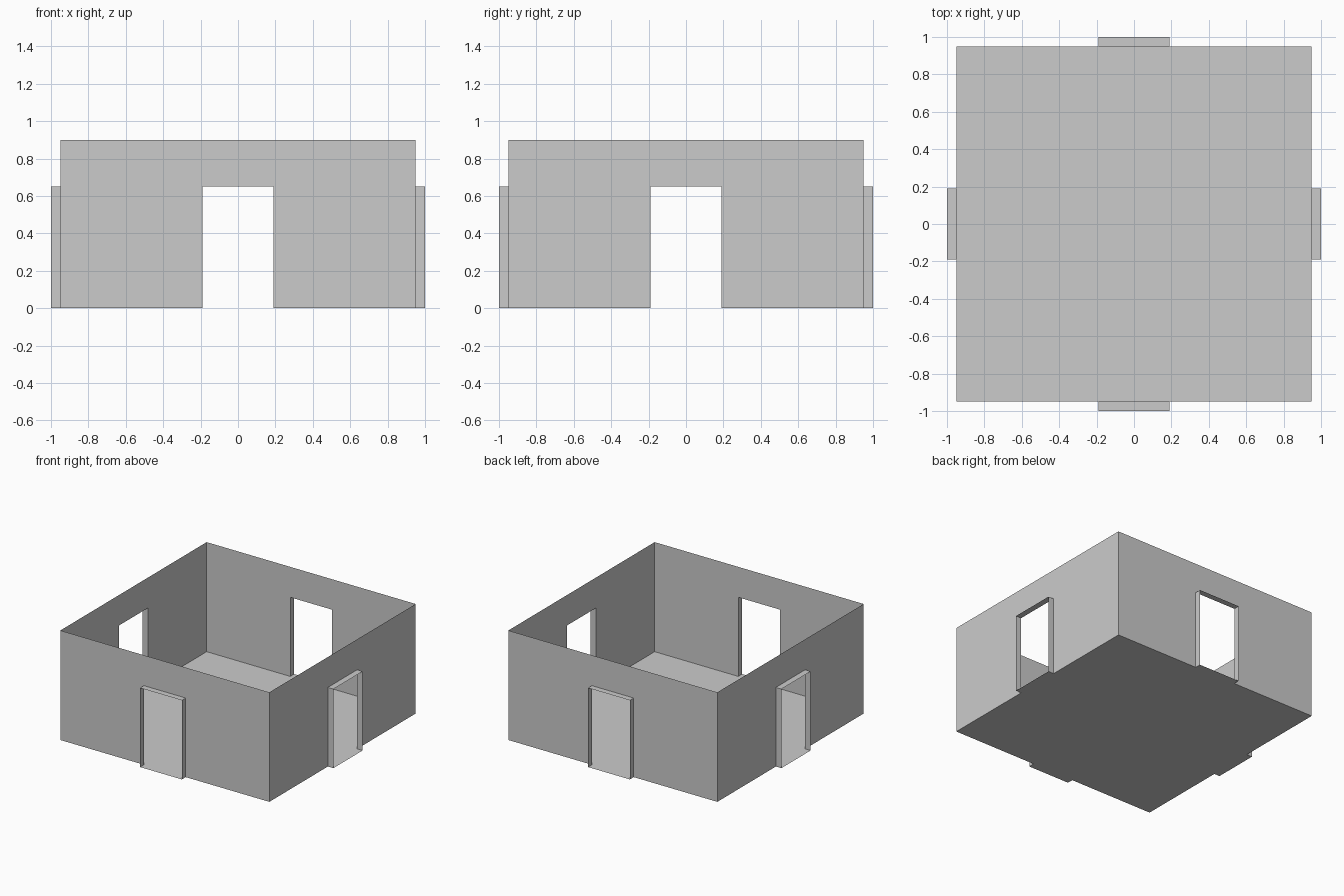
import bpy
from math import pi
from mathutils import Matrix

if "Cube" in bpy.data.objects:
    bpy.data.objects.remove(bpy.data.objects["Cube"])

R = 0.95          # half width of the room
OUT = 1.0         # outer end of the doorway tunnels
W, DH = 0.19, 0.65  # door half width and height
H = 0.90          # wall height


def mesh_object(name, verts, faces, angle=0.0):
    mesh = bpy.data.meshes.new(name)
    mesh.from_pydata(verts, [], faces)
    mesh.transform(Matrix.Rotation(angle, 4, 'Z'))
    obj = bpy.data.objects.new(name, mesh)
    bpy.context.collection.objects.link(obj)
    return obj


# Floor sheet
mesh_object("floor", [(-R, -R, 0), (R, -R, 0), (R, R, 0), (-R, R, 0)], [(0, 1, 2, 3)])

door = [(-W, 0), (-W, DH), (W, DH), (W, 0)]
wall_outline = [(-R, 0)] + door + [(R, 0), (R, H), (-R, H)]

for i, side in enumerate(("front", "right", "back", "left")):
    angle = i * pi / 2
    # Thin wall with the door opening cut out of its outline
    mesh_object(side + "_wall", [(x, -R, z) for x, z in wall_outline],
                [tuple(range(8))], angle)
    # Doorway lining: jambs, lintel and sill projecting outward
    ring = [(x, y, z) for y in (-R, -OUT) for x, z in door]
    quads = [(k, k + 4, (k + 1) % 4 + 4, (k + 1) % 4) for k in range(4)]
    mesh_object(side + "_doorway", ring, quads, angle)
